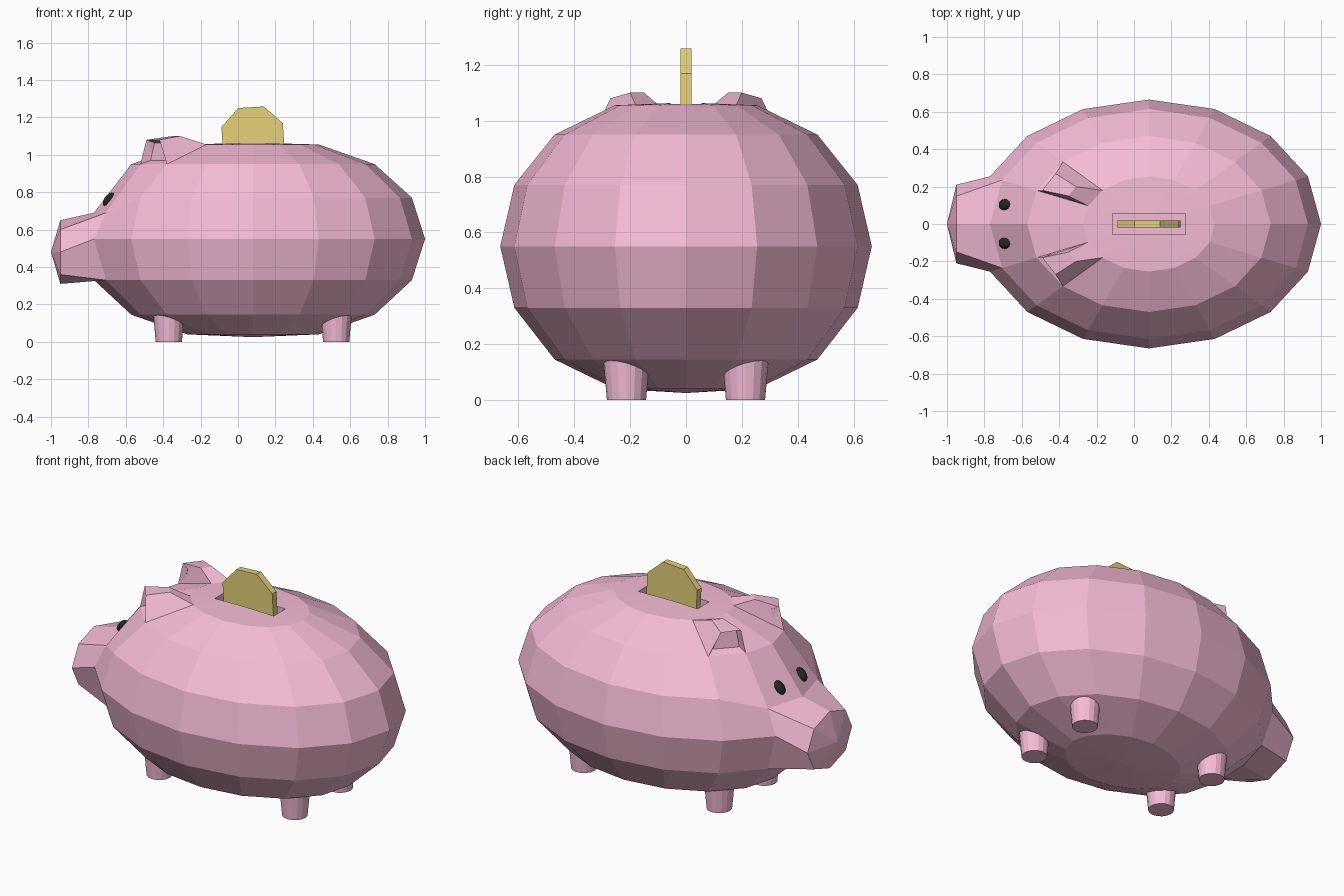
import bpy, bmesh, math
from mathutils import Vector

if "Cube" in bpy.data.objects:
    bpy.data.objects.remove(bpy.data.objects["Cube"])


def material(name, rgb):
    m = bpy.data.materials.new(name)
    m.diffuse_color = (*rgb, 1)
    m.use_nodes = True
    m.node_tree.nodes["Principled BSDF"].inputs["Base Color"].default_value = m.diffuse_color
    return m


PINK = material("pink", (0.92, 0.50, 0.67))
GOLD = material("gold", (0.78, 0.64, 0.19))
BLACK = material("black", (0.02, 0.02, 0.02))


def make(name, bm, mat=None):
    bmesh.ops.recalc_face_normals(bm, faces=bm.faces)
    me = bpy.data.meshes.new(name)
    bm.to_mesh(me)
    bm.free()
    ob = bpy.data.objects.new(name, me)
    bpy.context.collection.objects.link(ob)
    if mat:
        me.materials.append(mat)
    return ob


def cut(target, cutter):
    mod = target.modifiers.new("cut", 'BOOLEAN')
    mod.operation = 'DIFFERENCE'
    mod.solver = 'EXACT'
    mod.object = cutter
    bpy.context.view_layer.objects.active = target
    bpy.ops.object.modifier_apply(modifier=mod.name)
    bpy.data.objects.remove(cutter)


# Body: sixteen-sided egg, rings from bottom to top
SEG, CX, RX, RY = 16, 0.08, 0.92, 0.665
HEIGHTS = [0.04, 0.145, 0.33, 0.55, 0.77, 0.95, 1.055]


def body_point(ring, seg):
    r = math.sin((ring + 1) * math.pi / 8)
    a = seg * 2 * math.pi / SEG
    return Vector((CX + RX * r * math.cos(a), RY * r * math.sin(a), HEIGHTS[ring]))


bm = bmesh.new()
rings = [[bm.verts.new(body_point(i, s)) for s in range(SEG)] for i in range(7)]
bottom = bm.verts.new((CX, 0, 0.025))
top = bm.verts.new((CX, 0, 1.065))
for s in range(SEG):
    t = (s + 1) % SEG
    bm.faces.new((bottom, rings[0][t], rings[0][s]))
    bm.faces.new((top, rings[6][s], rings[6][t]))
    for i in range(6):
        if i in (2, 3) and s in (7, 8):
            continue  # opening for the snout
        bm.faces.new((rings[i][s], rings[i][t], rings[i + 1][t], rings[i + 1][s]))

# Snout: pulled out of the four front faces to an octagon with a blunt point
bm.verts.remove(rings[3][8])
for s in (7, 8, 9):
    rings[4][s].co.z = 0.69
base = [rings[i][s] for i, s in ((3, 7), (4, 7), (4, 8), (4, 9),
                                 (3, 9), (2, 9), (2, 8), (2, 7))]
rim = [bm.verts.new((-0.95, 0.21 * math.cos(k * math.pi / 4),
                     0.48 + 0.17 * math.sin(k * math.pi / 4))) for k in range(8)]
tip = bm.verts.new((-1.0, 0, 0.48))
for k in range(8):
    j = (k + 1) % 8
    bm.faces.new((base[k], base[j], rim[j], rim[k]))
    bm.faces.new((rim[k], rim[j], tip))
body = make("body", bm, PINK)

# Coin slot
bm = bmesh.new()
bmesh.ops.create_cube(bm, size=1)
for v in bm.verts:
    v.co = (0.08 + v.co.x * 0.39, v.co.y * 0.11, 1.02 + v.co.z * 0.3)
cut(body, make("slot_cutter", bm))

# Nostrils
for side in (-1, 1):
    bm = bmesh.new()
    bmesh.ops.create_cone(bm, cap_ends=True, segments=8, radius1=1, radius2=1, depth=1)
    for v in bm.verts:
        v.co = (-0.98 + v.co.z * 0.11, side * 0.078 + v.co.y * 0.037, 0.525 + v.co.x * 0.048)
    cut(body, make("nostril_cutter", bm))

# Ears: raised from one body face each, with a shallow hollow in front
for side, label in ((-1, "right"), (1, "left")):
    bm = bmesh.new()
    pts = [body_point(5, 7), body_point(5, 6), body_point(6, 6), body_point(6, 7),
           (-0.49, 0.18, 1.08), (-0.42, 0.27, 1.08), (-0.31, 0.20, 1.10), (-0.35, 0.15, 1.10)]
    v = [bm.verts.new((p[0], side * p[1], p[2])) for p in pts]
    front = bm.faces.new((v[0], v[1], v[5], v[4]))
    for q in ((4, 5, 6, 7), (1, 2, 6, 5), (3, 0, 4, 7), (2, 3, 7, 6)):
        bm.faces.new([v[i] for i in q])
    bmesh.ops.recalc_face_normals(bm, faces=bm.faces)
    bmesh.ops.inset_region(bm, faces=[front], thickness=0.022)
    for w in front.verts:
        w.co += Vector((0.035, -side * 0.03, 0))
    make(label + "_ear", bm, PINK)

# Eyes: flattened balls leaning on the forehead
for side, label in ((-1, "right"), (1, "left")):
    bpy.ops.mesh.primitive_uv_sphere_add(segments=16, ring_count=10, radius=1,
                                         location=(-0.692, side * 0.103, 0.762),
                                         rotation=(0, math.radians(38), 0))
    eye = bpy.context.object
    eye.name = label + "_eye"
    eye.scale = (0.022, 0.03, 0.042)
    eye.data.materials.append(BLACK)
    bpy.ops.object.shade_smooth()

# Legs: tapered stubs
for x, end in ((-0.37, "front"), (0.525, "back")):
    for y, label in ((-0.213, "right"), (0.213, "left")):
        bpy.ops.mesh.primitive_cone_add(vertices=16, radius1=0.07, radius2=0.088,
                                        depth=0.2, location=(x, y, 0.1))
        leg = bpy.context.object
        leg.name = f"{end}_{label}_leg"
        leg.data.materials.append(PINK)

# Coin: eight-sided disc standing in the slot
bpy.ops.mesh.primitive_cylinder_add(vertices=8, radius=0.178, depth=0.04,
                                    location=(0.08, 0, 1.09),
                                    rotation=(math.pi / 2, math.radians(-26), 0))
coin = bpy.context.object
coin.name = "coin"
coin.rotation_euler = (math.pi / 2, 0, 0)
for v in coin.data.vertices:
    a = math.atan2(v.co.y, v.co.x)
    k = round((a - math.pi / 2) / (math.pi / 4))
    b = math.radians(26) + k * math.pi / 4
    v.co.x, v.co.y = 0.178 * math.cos(b), 0.178 * math.sin(b)
coin.data.materials.append(GOLD)
